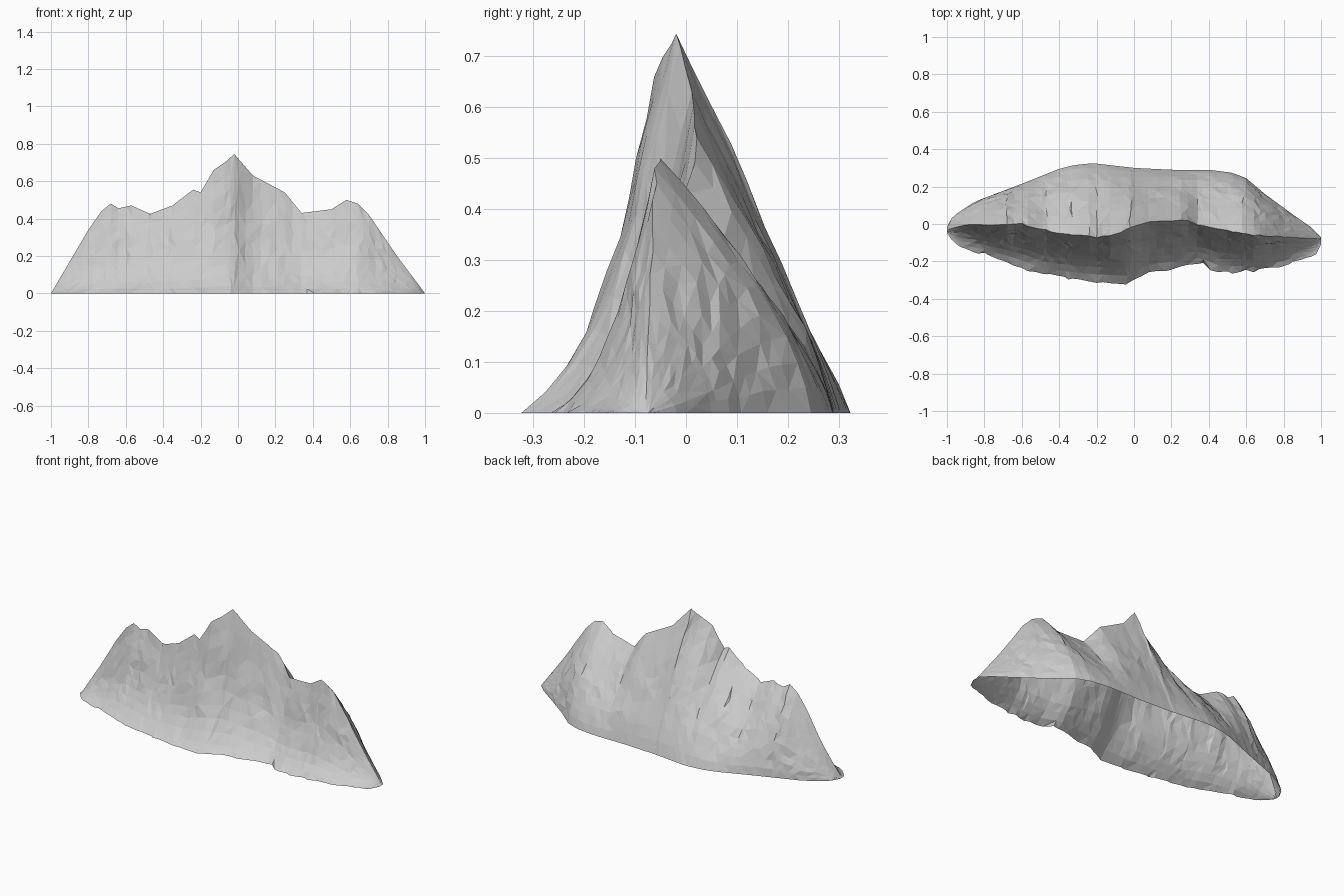
import bpy, bmesh, math, random
from mathutils import Vector, noise

random.seed(4)
default = bpy.data.objects.get("Cube")
if default:
    bpy.data.objects.remove(default, do_unlink=True)

# Outline profiles along x: crest height, crest depth, front foot and back foot
CREST_Z = [(-1, 0), (-.9, .17), (-.8, .34), (-.73, .44), (-.68, .48), (-.64, .455),
           (-.57, .47), (-.47, .425), (-.35, .47), (-.24, .555), (-.2, .54), (-.13, .66),
           (-.07, .7), (-.02, .745), (.08, .63), (.25, .54), (.34, .43), (.5, .45),
           (.58, .5), (.64, .48), (.7, .42), (.85, .2), (1, 0)]
CREST_Y = [(-1, -.03), (-.9, -.005), (-.6, 0), (-.4, -.05), (-.2, -.07), (-.09, -.055),
           (-.02, -.02), (.1, .015), (.28, .02), (.38, -.015), (.65, -.06), (1, -.08)]
FRONT_Y = [(-1, -.05), (-.97, -.09), (-.92, -.13), (-.8, -.16), (-.65, -.21), (-.5, -.27),
           (-.3, -.295), (-.04, -.32), (.06, -.26), (.2, -.24), (.35, -.21), (.45, -.255),
           (.65, -.255), (.8, -.22), (.93, -.18), (.98, -.16), (1, -.11)]
BACK_Y = [(-1, -.015), (-.97, .04), (-.85, .12), (-.6, .215), (-.4, .295), (-.32, .315),
          (-.22, .325), (0, .3), (.2, .29), (.4, .29), (.52, .275), (.6, .245), (.7, .16),
          (.85, .05), (.95, -.02), (1, -.07)]
# Front slope: share of the foot depth left at each share of the height
FLARE = [(0, 1), (.08, .79), (.14, .68), (.22, .56), (.39, .38), (.5, .29),
         (.76, .14), (1, 0)]

COLUMNS, ROWS = 56, 10


def sample(profile, x):
    """Linear interpolation along a profile."""
    for (x0, v0), (x1, v1) in zip(profile, profile[1:]):
        if x <= x1:
            return v0 + (v1 - v0) * (x - x0) / (x1 - x0)
    return profile[-1][1]


def stations():
    """Columns packed tighter at the ends, always including the crest peaks."""
    xs = [p[0] for p in CREST_Z]
    for i in range(1, COLUMNS):
        u = 2 * i / COLUMNS - 1
        x = .7 * u + .3 * math.sin(u * math.pi / 2)
        if min(abs(x - p[0]) for p in CREST_Z) > .016:
            xs.append(x)
    return sorted(xs)


def slope_point(x, row):
    """Row runs from the front foot, over the crest, to the back foot."""
    front = row < ROWS
    t = 1 - abs(row - ROWS) / ROWS
    if front:
        t = t ** 1.25
    crest_y, height = sample(CREST_Y, x), sample(CREST_Z, x)
    if front:
        spread = sample(FLARE, t)
        foot = sample(FRONT_Y, x)
    else:
        spread = 1 - t ** (1.1 + .6 * abs(x))
        foot = sample(BACK_Y, x)
    p = Vector((x, crest_y + (foot - crest_y) * spread, height * t))
    taper = min(1, (1 - abs(x)) * 4)
    # Rocky irregularity inside each slope, ragged crest and front foot
    if 0 < t < 1:
        rough = math.sin(math.pi * t) * taper
        p.x += random.uniform(-.007, .007) * taper
        p.y += noise.noise(p * 6) * .01 * rough
        p.y += random.uniform(-.003, .003) * rough
        p.z += random.uniform(-.012, .012) * height * rough
    elif row == ROWS:
        p.y += random.uniform(-.004, .004) * taper
    elif front:
        p.y += random.uniform(-.012, .012) * taper
    return p


def build_mountain():
    """Open shell of irregular triangles."""
    bm = bmesh.new()
    grid = [[bm.verts.new(slope_point(x, r)) for r in range(2 * ROWS + 1)]
            for x in stations()]
    for left, right in zip(grid, grid[1:]):
        for r in range(2 * ROWS):
            a, b, c, d = left[r], right[r], right[r + 1], left[r + 1]
            if random.random() < .5:
                tris = ((a, b, c), (a, c, d))
            else:
                tris = ((a, b, d), (b, c, d))
            for tri in tris:
                bm.faces.new(tri)
    bmesh.ops.remove_doubles(bm, verts=bm.verts, dist=.0015)
    mesh = bpy.data.meshes.new("mountain")
    bm.to_mesh(mesh)
    bm.free()
    obj = bpy.data.objects.new("mountain", mesh)
    bpy.context.collection.objects.link(obj)
    return obj


# Plain grey stone
stone = bpy.data.materials.new("grey stone")
stone.use_nodes = True
colour = (.6, .6, .6, 1)
stone.diffuse_color = colour
stone.node_tree.nodes["Principled BSDF"].inputs["Base Color"].default_value = colour

mountain = build_mountain()
mountain.data.materials.append(stone)
